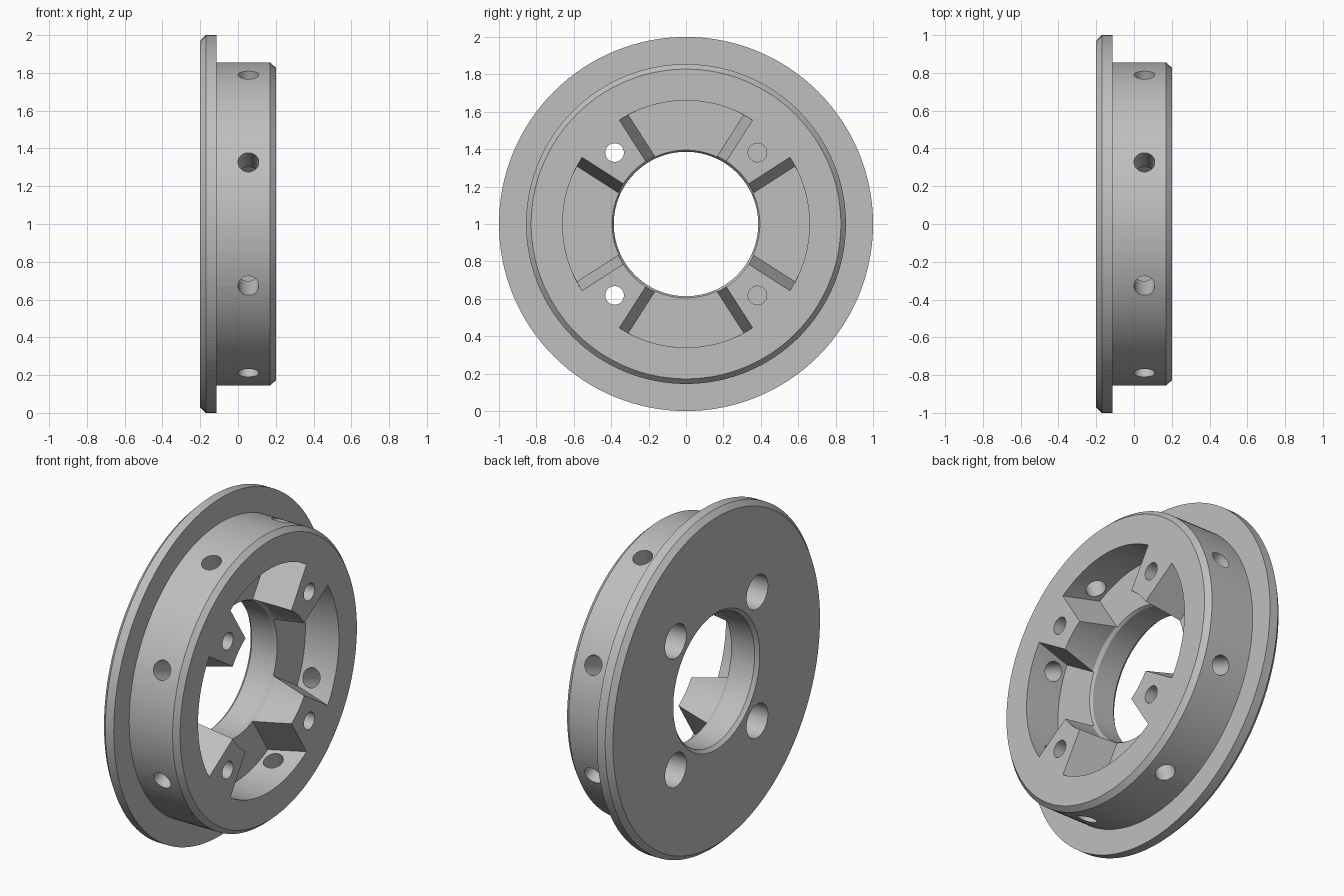
import bpy, bmesh, math
from mathutils import Matrix, Vector

if "Cube" in bpy.data.objects:
    bpy.data.objects.remove(bpy.data.objects["Cube"], do_unlink=True)

SEGMENTS = 128
CENTRE = Vector((0, 0, 1))
FLOOR_X = -0.02

grey = bpy.data.materials.new("plain grey")
grey.use_nodes = True
grey.diffuse_color = (0.52, 0.52, 0.52, 1)
grey.node_tree.nodes["Principled BSDF"].inputs["Base Color"].default_value = (0.52, 0.52, 0.52, 1)


def finish(bm, name):
    bmesh.ops.recalc_face_normals(bm, faces=bm.faces)
    mesh = bpy.data.meshes.new(name)
    bm.to_mesh(mesh)
    bm.free()
    mesh.materials.append(grey)
    obj = bpy.data.objects.new(name, mesh)
    bpy.context.collection.objects.link(obj)
    return obj


def on_axis(x, radius, angle):
    """Point at an angle from the top, turning about the x axis."""
    return CENTRE + Vector((x, radius * math.sin(angle), radius * math.cos(angle)))


def revolve(profile, name):
    bm = bmesh.new()
    rings = [[bm.verts.new(on_axis(x, r, 2 * math.pi * i / SEGMENTS)) for x, r in profile]
             for i in range(SEGMENTS)]
    n = len(profile)
    for i in range(SEGMENTS):
        a, b = rings[i], rings[(i + 1) % SEGMENTS]
        for j in range(n):
            k = (j + 1) % n
            bm.faces.new((a[j], a[k], b[k], b[j]))
    return finish(bm, name)


def cylinder(bm, radius, depth, centre, direction):
    turn = Vector(direction).to_track_quat('Z', 'Y').to_matrix().to_4x4()
    bmesh.ops.create_cone(bm, cap_ends=True, segments=40, radius1=radius, radius2=radius,
                          depth=depth, matrix=Matrix.Translation(centre) @ turn)


def pocket(bm, middle):
    """Sector-shaped pocket whose two side walls lean inwards towards the floor."""
    half, outer, inner, steps = math.radians(32.7), 0.66, 0.25, 24
    rings = []
    for x, offset in ((FLOOR_X, 0.055), (0.22, -0.005)):
        wide = half - math.asin(offset / outer)
        narrow = half - math.asin(offset / inner)
        points = [(outer, -wide + 2 * wide * i / steps) for i in range(steps + 1)]
        points += [(inner, narrow), (inner, -narrow)]
        rings.append([bm.verts.new(on_axis(x, r, middle + a)) for r, a in points])
    low, high = rings
    bm.faces.new(low)
    bm.faces.new(high)
    for i in range(len(low)):
        j = (i + 1) % len(low)
        bm.faces.new((low[i], low[j], high[j], high[i]))


# Flange, hub and chamfered bore in one turned profile
body = revolve([(-0.2, 0.405), (-0.2, 0.97), (-0.17, 1), (-0.115, 1), (-0.115, 0.855),
                (0.17, 0.855), (0.2, 0.828), (0.2, 0.398), (-0.015, 0.398),
                (-0.035, 0.386), (-0.18, 0.386)], "flanged_hub")

# Four pockets
bm_pockets = bmesh.new()
for i in range(4):
    pocket(bm_pockets, i * math.pi / 2)

# Eight radial holes, two opening into each pocket
bm_radial = bmesh.new()
for i in range(8):
    angle = math.radians(22.5 + 45 * i)
    cylinder(bm_radial, 0.055, 0.36, on_axis(0.055, 0.75, angle),
             (0, math.sin(angle), math.cos(angle)))

# Screw holes through the lugs, counterbored from the flange side
bm_screw, bm_counterbore = bmesh.new(), bmesh.new()
for i in range(4):
    angle = math.radians(45 + 90 * i)
    cylinder(bm_screw, 0.05, 0.6, on_axis(0, 0.54, angle), (1, 0, 0))
    cylinder(bm_counterbore, 0.1, 0.3, on_axis(-0.15, 0.54, angle), (1, 0, 0))

cutters = [finish(bm_pockets, "pocket_cutter"), finish(bm_radial, "radial_hole_cutter"),
           finish(bm_screw, "screw_hole_cutter"), finish(bm_counterbore, "counterbore_cutter")]

bpy.ops.object.select_all(action='DESELECT')
body.select_set(True)
bpy.context.view_layer.objects.active = body
for cutter in cutters:
    cut = body.modifiers.new(cutter.name, 'BOOLEAN')
    cut.operation = 'DIFFERENCE'
    cut.solver = 'EXACT'
    cut.object = cutter
    cutter.hide_render = True
    bpy.ops.object.modifier_apply(modifier=cut.name)
for cutter in cutters:
    bpy.data.objects.remove(cutter, do_unlink=True)

bpy.ops.object.shade_smooth_by_angle(angle=math.radians(25))
